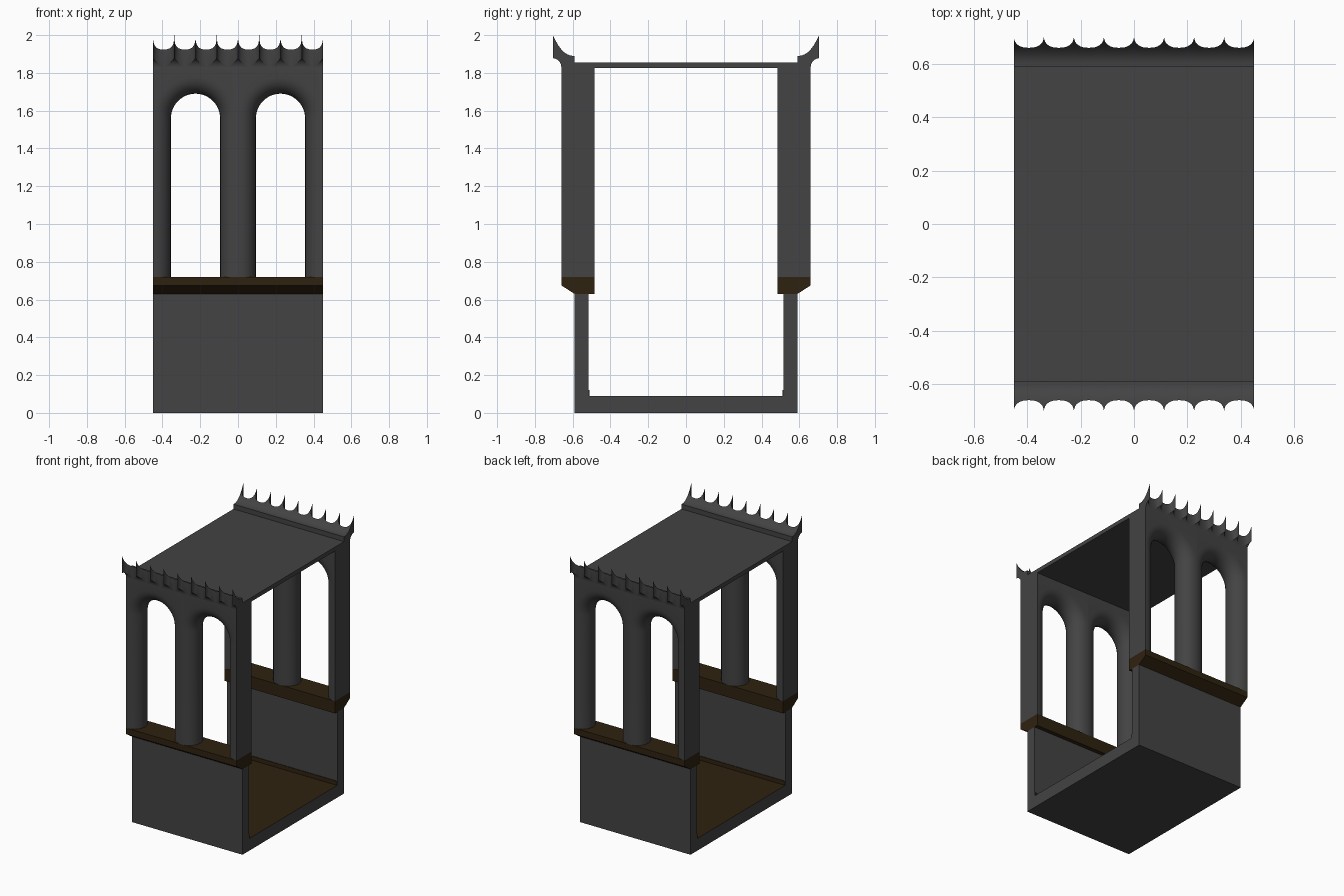
import bpy, bmesh, math

if "Cube" in bpy.data.objects:
    bpy.data.objects.remove(bpy.data.objects["Cube"])

HX = 0.45  # half length of the walkway section


def material(name, rgb):
    m = bpy.data.materials.new(name)
    m.diffuse_color = (*rgb, 1)
    m.use_nodes = True
    m.node_tree.nodes["Principled BSDF"].inputs["Base Color"].default_value = m.diffuse_color
    return m


STONE = material("dark stone", (0.056, 0.056, 0.056))
BROWN = material("dark brown", (0.028, 0.016, 0.005))


def finish(name, bm, mats, mirror_x=False, mirror_y=True, smooth=False):
    bmesh.ops.remove_doubles(bm, verts=bm.verts, dist=1e-5)
    bmesh.ops.recalc_face_normals(bm, faces=bm.faces)
    me = bpy.data.meshes.new(name)
    bm.to_mesh(me)
    bm.free()
    ob = bpy.data.objects.new(name, me)
    bpy.context.collection.objects.link(ob)
    for m in mats:
        me.materials.append(m)
    if smooth:
        bpy.ops.object.select_all(action='DESELECT')
        ob.select_set(True)
        bpy.context.view_layer.objects.active = ob
        bpy.ops.object.shade_smooth_by_angle(angle=math.radians(35))
    if mirror_x or mirror_y:
        mod = ob.modifiers.new("mirror", 'MIRROR')
        mod.use_axis = (mirror_x, mirror_y, False)
    return ob


def loft(bm, rings):
    """Skin closed rings of equal size and cap both ends."""
    rows = [[bm.verts.new(p) for p in r] for r in rings]
    n = len(rows[0])
    for a, b in zip(rows, rows[1:]):
        for i in range(n):
            j = (i + 1) % n
            bm.faces.new((a[i], a[j], b[j], b[i]))
    bm.faces.new(rows[0])
    bm.faces.new(rows[-1])


def extrude_x(name, yz, mats, mirror_y=True):
    bm = bmesh.new()
    loft(bm, [[(x, y, z) for y, z in yz] for x in (-HX, HX)])
    return finish(name, bm, mats, mirror_y=mirror_y)


def rect(y0, y1, z0, z1):
    return [(y0, z0), (y1, z0), (y1, z1), (y0, z1)]


# floor slab with brown walking surface
floor = extrude_x("floor", rect(-0.59, 0.59, 0, 0.09), [STONE, BROWN], False)
for f in floor.data.polygons:
    f.material_index = 1 if f.normal.z > 0.5 else 0

# parapet walls, skirting strips, sills and roof
extrude_x("parapet_wall", rect(0.515, 0.59, 0.09, 0.63), [STONE])
extrude_x("skirting_strip", rect(0.511, 0.515, 0.09, 0.12), [BROWN])
extrude_x("sill", [(0.485, 0.63), (0.59, 0.63), (0.66, 0.675),
                   (0.66, 0.72), (0.485, 0.72)], [BROWN])
extrude_x("roof", rect(-0.59, 0.59, 1.825, 1.855), [STONE], False)


# arcade: one bay with a fully rounded arch edge, mirrored to four bays
def arcade():
    bm = bmesh.new()
    cx, w, spring, zb, zt = 0.225, 0.13, 1.56, 0.72, 1.83
    r, yc, steps, arc = 0.0875, 0.5725, 12, 24
    path = [(cx - w, zb, -1, 0)]
    for i in range(arc + 1):
        a = math.pi * (1 - i / arc)
        c, s = math.cos(a), math.sin(a)
        path.append((cx + w * c, spring + w * s, c, s))
    path.append((cx + w, zb, 1, 0))
    rows = []
    for k in range(steps + 1):
        phi = math.pi * (k / steps - 0.5)
        d, y = r * (1 - math.cos(phi)), yc + r * math.sin(phi)
        rows.append([bm.verts.new((x + nx * d, y, z + nz * d))
                     for x, z, nx, nz in path])
    n = len(path)
    # flat front and back, out to the bay rectangle
    outer = []
    for row in (rows[0], rows[-1]):
        o = []
        for i, v in enumerate(row):
            if i in (0, n - 1):
                p = (0 if i == 0 else HX, v.co.y, zb)
            elif i in (1, n - 2):
                p = (0 if i == 1 else HX, v.co.y, zt)
            else:
                p = (v.co.x, v.co.y, zt)
            o.append(bm.verts.new(p))
        outer.append(o)
    strips = [outer[0]] + rows + [outer[1]]
    for a, b in zip(strips, strips[1:]):
        for i in range(n - 1):
            bm.faces.new((a[i], a[i + 1], b[i + 1], b[i]))
    # top and outer end
    a, b = outer
    for i in range(1, n - 1):
        bm.faces.new((a[i], a[i + 1], b[i + 1], b[i]))
    finish("arcade", bm, [STONE], mirror_x=True, smooth=True)


arcade()


# scalloped cresting: side profile whose outer edge follows a fluted plan
def cresting():
    bm = bmesh.new()
    bays, seg = 8, 16
    rings = []
    for i in range(bays * seg + 1):
        b, k = divmod(i, seg)
        u = -math.cos(math.pi * k / seg)
        x = -HX + 2 * HX / bays * (b + (u + 1) / 2)
        f = 1 - max(0, 1 - abs(u) ** 2.4) ** (1 / 2.4)
        yo = 0.66 + 0.045 * f
        ring = [(x, 0.59, 1.83)]
        for j in range(9):
            y = 0.59 + (yo - 0.59) * j / 8
            ring.append((x, y, 1.89 + 0.11 * ((y - 0.59) / 0.115) ** 2.4))
        for j in range(7):
            q = f * (1 - j / 6) ** 2
            ring.append((x, 0.66 + 0.045 * q,
                         1.83 + 0.048 * math.sqrt(max(0, 1 - (1 - q) ** 2))))
        rings.append(ring)
    loft(bm, rings)
    finish("cresting", bm, [STONE], smooth=True)


cresting()
